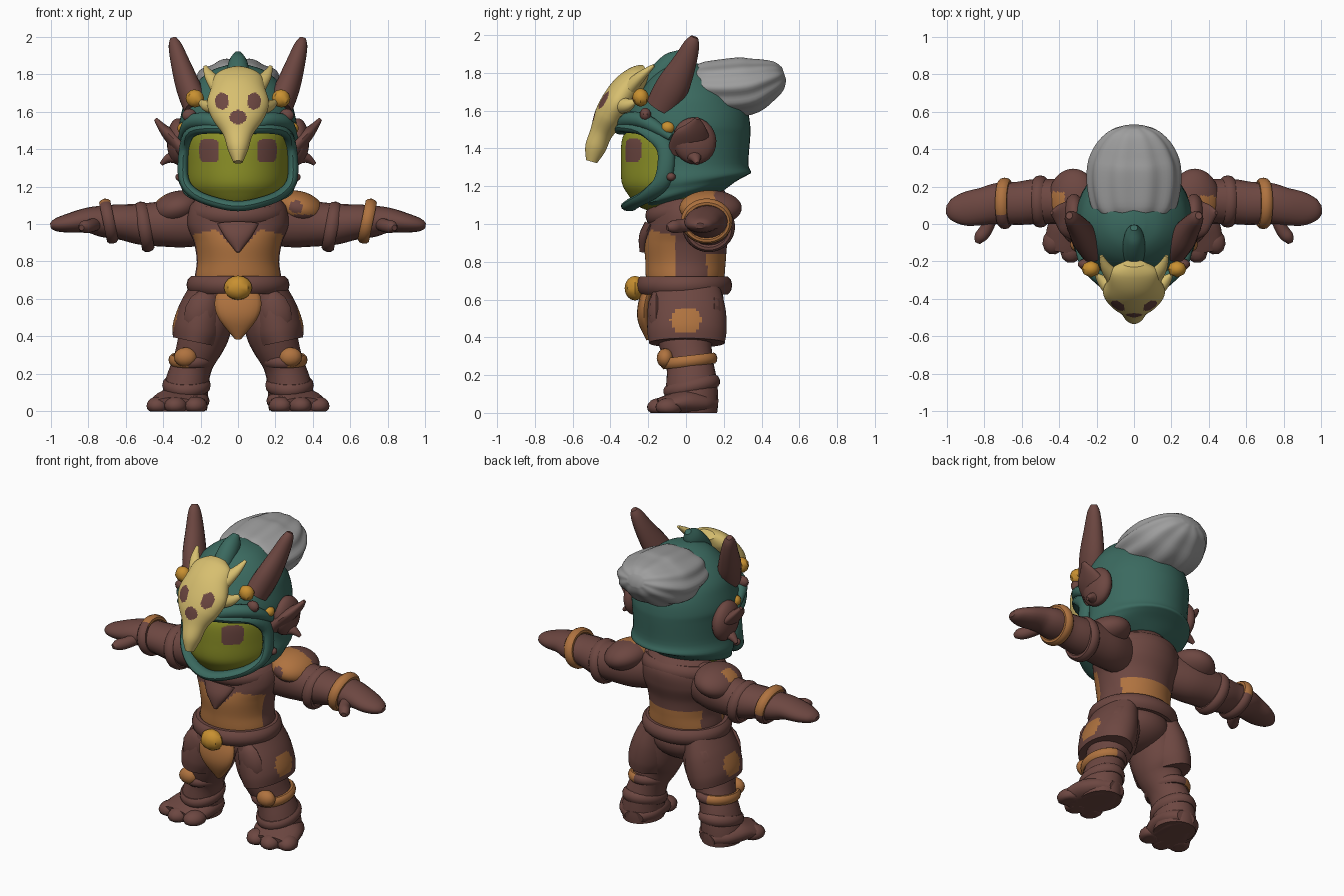
import bpy, bmesh, math
from mathutils import Vector, Matrix, Euler

cube = bpy.data.objects.get("Cube")
if cube:
    bpy.data.objects.remove(cube)
made = []


def material(name, *rgb):
    m = bpy.data.materials.new(name)
    m.use_nodes = True
    m.diffuse_color = (*rgb, 1)
    m.node_tree.nodes["Principled BSDF"].inputs["Base Color"].default_value = (*rgb, 1)
    return m


BROWN = material("brown hide", .152, .063, .053)
TEAL = material("teal metal", .043, .143, .115)
LIME = material("lime skin", .26, .28, .02)
TAN = material("tan leather", .43, .17, .05)
GOLD = material("gold", .58, .28, .03)
BONE = material("bone", .68, .52, .16)
GREY = material("grey hair", .34, .34, .34)


def finish(name, bm, mat):
    for v in bm.verts:                       # flat soles on the ground
        v.co.z = max(v.co.z, 0)
    bmesh.ops.recalc_face_normals(bm, faces=bm.faces)
    mesh = bpy.data.meshes.new(name)
    bm.to_mesh(mesh)
    bm.free()
    mesh.materials.append(mat)
    ob = bpy.data.objects.new(name, mesh)
    bpy.context.collection.objects.link(ob)
    made.append(ob)
    return ob


def paint(ob, mat, rule):
    ob.data.materials.append(mat)
    for p in ob.data.polygons:
        if rule(*p.center):
            p.material_index = len(ob.data.materials) - 1


def spline(rows, k):
    # Catmull-Rom through rows of numbers
    rows = [rows[0]] + list(rows) + [rows[-1]]
    out = []
    for a, b, c, d in zip(rows, rows[1:], rows[2:], rows[3:]):
        for i in range(k):
            t = i / k
            out.append([q + .5 * t * (r - p + t * (2*p - 5*q + 4*r - s + t * (3*(q - r) + s - p)))
                        for p, q, r, s in zip(a, b, c, d)])
    return out + [list(rows[-1])]


def skin(name, rings, mat, closed=False):
    bm = bmesh.new()
    loops = [[bm.verts.new(p) for p in ring] for ring in rings]
    n = len(loops[0])
    for a, b in zip(loops, loops[1:] + (loops[:1] if closed else [])):
        for i in range(n):
            j = (i + 1) % n
            bm.faces.new((a[i], a[j], b[j], b[i]))
    if not closed:
        bm.faces.new(loops[0])
        bm.faces.new(loops[-1])
    return finish(name, bm, mat)


def tube(name, rows, mat, ref=(1, 0, 0), s=1, n=20, k=4, lobes=0):
    # rows: x, y, z, radius along ref, radius across it
    rows = spline([(x * s, y, z, a, b) for x, y, z, a, b in rows], k)
    pts = [Vector(r[:3]) for r in rows]
    rings = []
    for i, (p, r) in enumerate(zip(pts, rows)):
        t = (pts[min(i + 1, len(pts) - 1)] - pts[max(i - 1, 0)]).normalized()
        w = Vector(ref)
        u = (w - t * w.dot(t)).normalized()
        v = t.cross(u)
        ring = []
        for j in range(n):
            h = math.tau * j / n
            f = 1 + (.035 * math.cos(lobes * h) if lobes else 0)
            ring.append(p + f * (u * math.cos(h) * max(r[3], .003) + v * math.sin(h) * max(r[4], .003)))
        rings.append(ring)
    return skin(name, rings, mat)


def shell(name, rows, mat, n=48, k=4):
    # rows: height, tilt, half width, front y, back y
    rings = []
    for z, tilt, w, f, b in spline(rows, k):
        ring = []
        for j in range(n):
            h = math.tau * j / n
            y = math.sin(h) * (b if math.sin(h) > 0 else -f)
            ring.append((math.cos(h) * w, y, z + tilt * y))
        rings.append(ring)
    return skin(name, rings, mat)


def blob(name, c, r, mat, rot=(0, 0, 0), u=20, v=14):
    bm = bmesh.new()
    e = Euler([math.radians(a) for a in rot]).to_matrix().to_4x4()
    bmesh.ops.create_uvsphere(bm, u_segments=u, v_segments=v, radius=1,
                              matrix=Matrix.Translation(c) @ e @ Matrix.Diagonal((*r, 1)))
    return finish(name, bm, mat)


def band(name, c, u, v, r, mat, n=40):
    c, u, v = Vector(c), Vector(u), Vector(v)
    w = u.cross(v).normalized()
    rings = []
    for i in range(n):
        h = math.tau * i / n
        d = u * math.cos(h) + v * math.sin(h)
        o = d.normalized()
        rings.append([c + d + r * (.7 * o * math.cos(q) + w * math.sin(q))
                      for q in (math.tau * j / 10 for j in range(10))])
    return skin(name, rings, mat, True)


# Helmet, face opening rim and crest
shell("helmet", [(1.13, .24, .18, -.2, .2), (1.16, .24, .28, -.23, .26), (1.20, .18, .305, -.2, .325),
                 (1.24, .1, .318, -.2, .345), (1.32, 0, .305, -.2, .33), (1.46, 0, .31, -.22, .34),
                 (1.52, 0, .315, -.31, .34), (1.60, 0, .3, -.3, .325), (1.68, 0, .275, -.25, .28),
                 (1.76, 0, .215, -.2, .22), (1.82, 0, .14, -.13, .15), (1.85, 0, .05, -.05, .06)], TEAL)
half = [(0, -.34, 1.5), (.14, -.31, 1.51), (.25, -.2, 1.49), (.287, -.11, 1.4),
        (.29, -.12, 1.24), (.23, -.19, 1.16), (.12, -.27, 1.115), (0, -.3, 1.095)]
loop = half + [(-x, y, z) for x, y, z in half[-2::-1]]
tube("helmet_rim", [(*p, .045, .028) for p in loop], TEAL, ref=(0, 1, 0), n=14)
tube("helmet_crest", [(0, -.24, 1.68, .04, .04), (0, -.14, 1.79, .06, .06),
                      (0, -.06, 1.86, .05, .06), (0, -.02, 1.91, .02, .02)], TEAL)

# Face with painted eyes
face = shell("face", [(1.07, 0, .1, -.2, .05), (1.1, 0, .18, -.26, .1), (1.16, 0, .245, -.31, .1),
                      (1.22, 0, .275, -.34, .1), (1.32, 0, .282, -.345, .1), (1.44, 0, .282, -.34, .1),
                      (1.5, 0, .26, -.31, .1), (1.54, 0, .2, -.25, .1)], LIME, n=200, k=12)
paint(face, BROWN, lambda x, y, z: y < -.1 and ((abs(x) - .155) / .052)**4 + ((z - 1.39) / .062)**4 < 1)

# Hair tuft
tube("hair_tuft", [(0, -.03, 1.76, .1, .07), (0, .05, 1.73, .2, .125), (0, .18, 1.72, .24, .152),
                   (0, .32, 1.73, .24, .155), (0, .42, 1.76, .2, .12), (0, .49, 1.785, .135, .08),
                   (0, .52, 1.795, .06, .035)], GREY, n=72, lobes=10)

# Skull mask with dark sockets
mask = tube("skull_mask", [(0, -.21, 1.82, .06, .03), (0, -.25, 1.785, .125, .06), (0, -.31, 1.72, .145, .08),
                           (0, -.365, 1.64, .165, .085), (0, -.41, 1.56, .135, .08), (0, -.45, 1.48, .08, .06),
                           (0, -.48, 1.4, .055, .055), (0, -.5, 1.33, .025, .03)], BONE, n=96, k=14)
paint(mask, BROWN, lambda x, y, z: ((abs(x) - .085) / .037)**2 + ((z - 1.655) / .045)**2 < 1
      or (x / .045)**2 + ((z - 1.57) / .037)**2 < 1)

# Torso, belt and loincloth
torso = shell("torso", [(.6, 0, .2, -.18, .17), (.7, 0, .23, -.21, .2), (.8, 0, .22, -.215, .21),
                        (.9, 0, .235, -.22, .22), (1.0, 0, .27, -.2, .25), (1.1, 0, .25, -.18, .255),
                        (1.18, 0, .17, -.12, .2)], BROWN, n=96, k=10)
paint(torso, TAN, lambda x, y, z: (y < -.06 and z < min(.97 - .25 * max(abs(x) - .13, 0), .85 + abs(x)))
      or (y > .11 and z < .84))
tube("chest_point", [(0, -.19, 1.0, .11, .03), (0, -.22, .93, .07, .03), (0, -.23, .85, .01, .015)], BROWN)
band("collar", (0, .02, 1.07), (.23, 0, 0), (0, .2, .03), .05, BROWN)
band("belt", (0, -.01, .675), (.24, 0, 0), (0, .22, 0), .05, BROWN)
blob("belt_buckle", (0, -.27, .66), (.075, .055, .065), GOLD, u=8, v=8)
blob("pelvis", (0, 0, .6), (.22, .2, .14), BROWN)
tube("loincloth", [(0, -.2, .65, .11, .03), (0, -.22, .57, .125, .035), (0, -.22, .49, .1, .035),
                   (0, -.19, .39, .02, .02)], TAN)

for s, side in ((1, "left_"), (-1, "right_")):
    # Brow, horns, ears and studs
    tube(side + "brow", [(.03, -.33, 1.5, .04, .03), (.14, -.31, 1.55, .04, .04), (.25, -.21, 1.54, .04, .04),
                         (.3, -.08, 1.46, .02, .02)], TEAL, ref=(0, 1, 0), s=s)
    tube(side + "horn", [(.22, -.13, 1.62, .07, .085), (.265, -.07, 1.73, .066, .088), (.305, -.01, 1.85, .052, .065),
                         (.335, .03, 1.95, .036, .042), (.345, .045, 1.99, .018, .02)], BROWN, s=s)
    tube(side + "ear", [(.27, 0, 1.38, .1, .05), (.35, .03, 1.46, .1, .04), (.4, .05, 1.51, .06, .025),
                        (.44, .06, 1.56, .01, .01)], BROWN, ref=(0, 1, 0), s=s)
    blob(side + "ear_lobe", (s * .32, .045, 1.44), (.06, .115, .125), BROWN, (15, 0, 0))
    tube(side + "ear_spike", [(.32, .04, 1.36, .05, .04), (.37, .05, 1.35, .03, .025), (.41, .06, 1.32, .01, .01)],
         BROWN, ref=(0, 1, 0), s=s)
    blob(side + "brow_bead", (s * .23, -.24, 1.67), (.05, .045, .048), GOLD, (0, 30, 0), 8, 6)
    blob(side + "temple_bead", (s * .29, -.095, 1.51), (.035, .038, .033), GOLD, u=10, v=8)
    blob(side + "brow_stud", (s * .26, -.215, 1.58), (.04, .03, .035), BROWN, u=10, v=8)
    blob(side + "jaw_stud", (s * .31, -.08, 1.25), (.025, .025, .022), BROWN, u=10, v=8)
    tube(side + "mask_prong", [(.1, -.29, 1.73, .05, .04), (.15, -.23, 1.79, .03, .025),
                               (.175, -.17, 1.84, .01, .008)], BONE, s=s)
    tube(side + "mask_cheek", [(.1, -.36, 1.63, .05, .05), (.16, -.31, 1.63, .035, .035),
                               (.2, -.27, 1.65, .01, .015)], BONE, ref=(0, 1, 0), s=s)

    # Arms, cuffs and shoulder pads
    tube(side + "arm", [(.15, .08, 1.02, .1, .13), (.3, .11, 1.01, .12, .135), (.42, .12, 1.0, .12, .12),
                        (.52, .12, 1.0, .12, .11), (.62, .11, 1.01, .115, .095), (.72, .11, 1.015, .11, .085),
                        (.8, .095, 1.02, .1, .068), (.9, .08, 1.005, .09, .052), (.97, .075, .995, .06, .035),
                        (1.0, .075, .99, .025, .015)], BROWN, ref=(0, 1, 0), s=s)
    band(side + "elbow_cuff", (s * .5, .12, .985), (0, .115, 0), (s * .02, 0, .11), .035, BROWN)
    bracelet = band(side + "bracelet", (s * .69, .11, 1.015), (0, .115, 0), (s * .02, 0, .098), .032, TAN)
    if s < 0:
        paint(bracelet, BROWN, lambda x, y, z: y < .05 or z < 1)
    tube(side + "thumb", [(.76, .04, 1.0, .035, .035), (.79, -.03, .99, .035, .035), (.82, -.07, .985, .033, .033),
                          (.835, -.1, .98, .015, .015)], BROWN, ref=(0, 0, 1), s=s)
    pad = blob(side + "shoulder_pad", (s * .325, .13, 1.085), (.135, .165, .09), BROWN, (0, s * 15, 0), 48, 36)
    if s > 0:
        paint(pad, TAN, lambda x, y, z: y < .15 and z > 1.05 and (x - .31)**2 + (z - 1.09)**2 > .0012)
    else:
        paint(pad, TAN, lambda x, y, z: x < -.37 and .08 < y < .17 and z > 1.08)

    # Legs, thigh plates and knee bands
    tube(side + "leg", [(.12, 0, .62, .12, .17), (.165, 0, .45, .13, .17), (.2, 0, .36, .125, .14),
                        (.24, .02, .26, .108, .125), (.27, .03, .16, .115, .135), (.285, .03, .06, .125, .14),
                        (.285, .03, 0, .12, .135)], BROWN, s=s)
    thigh = tube(side + "thigh_plate", [(.15, 0, .66, .1, .18), (.185, .005, .54, .13, .205),
                                        (.21, .005, .44, .14, .21), (.225, .005, .37, .125, .2)],
                 BROWN, s=s, n=80, k=10)
    paint(thigh, TAN, lambda x, y, z: abs(x) > .25 and abs(y) < .085 - .5 * abs(z - .49) and abs(z - .49) < .065)
    for y in (-.16, .15):
        blob(side + "hip_flap", (s * .2, y, .53), (.085, .045, .12), BROWN, (0, -s * 18, 0), 8, 6)
    knee = band(side + "knee_band", (s * .245, .015, .275), (.105, 0, 0), (0, .13, .015), .03, TAN)
    paint(knee, BROWN, lambda x, y, z: abs(x) < .26)
    blob(side + "knee_pad", (s * .28, -.11, .29), (.062, .045, .052), TAN, u=12, v=8)
    band(side + "ankle_fold", (s * .275, .03, .14), (.105, 0, 0), (0, .125, .03), .035, BROWN)

    # Feet and toes
    tube(side + "foot", [(.265, .16, .04, .06, .04), (.275, .1, .05, .12, .06), (.3, 0, .055, .15, .075),
                         (.33, -.09, .04, .145, .058), (.34, -.15, .03, .12, .045)], BROWN, s=s)
    for x, y in ((.225, -.125), (.33, -.135), (.425, -.09)):
        blob(side + "toe", (s * x, y, .03), (.062, .075, .05), BROWN, (0, 0, s * 20), 12, 8)

# Smooth shading with sharp creases
bpy.ops.object.select_all(action='DESELECT')
for ob in made:
    ob.select_set(True)
bpy.context.view_layer.objects.active = made[0]
bpy.ops.object.shade_smooth_by_angle(angle=math.radians(40))
